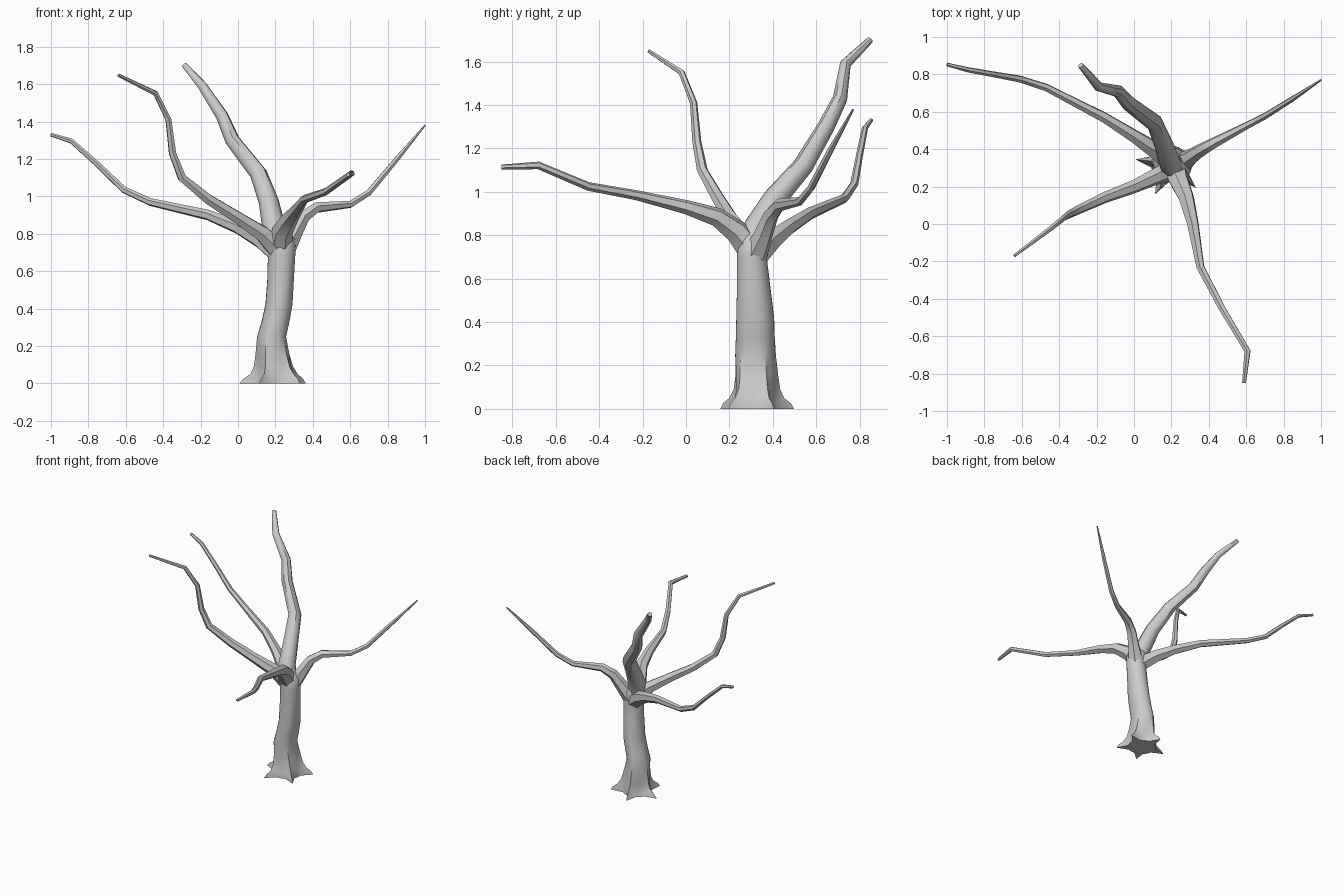
import bpy, bmesh, math
from mathutils import Vector


def skin(name, rings):
    """Loft closed rings of equal length into a capped tube."""
    bm = bmesh.new()
    loops = [[bm.verts.new(p) for p in ring] for ring in rings]
    n = len(loops[0])
    for a, b in zip(loops, loops[1:]):
        for i in range(n):
            j = (i + 1) % n
            bm.faces.new((a[i], a[j], b[j], b[i]))
    bm.faces.new(loops[0][::-1])
    bm.faces.new(loops[-1])
    bmesh.ops.recalc_face_normals(bm, faces=bm.faces)
    me = bpy.data.meshes.new(name)
    bm.to_mesh(me)
    bm.free()
    ob = bpy.data.objects.new(name, me)
    bpy.context.collection.objects.link(ob)
    bpy.ops.object.select_all(action='DESELECT')
    ob.select_set(True)
    bpy.context.view_layer.objects.active = ob
    bpy.ops.object.shade_smooth_by_angle(angle=math.radians(45))
    return ob


def limb(name, pts, sides=6):
    """Tapering tube along (x, y, z, radius) points, frame carried along without twist."""
    path = [Vector(p[:3]) for p in pts]
    segs = [(b - a).normalized() for a, b in zip(path, path[1:])]
    tans = [segs[0]] + [(a + b).normalized() for a, b in zip(segs, segs[1:])] + [segs[-1]]
    u = tans[0].orthogonal().normalized()
    rings, prev = [], tans[0]
    for p, t, spec in zip(path, tans, pts):
        u = prev.rotation_difference(t) @ u
        u = (u - t * u.dot(t)).normalized()
        v, prev = t.cross(u), t
        ring = []
        for i in range(sides):
            a = 2 * math.pi * i / sides
            ring.append(p + spec[3] * (u * math.cos(a) + v * math.sin(a)))
        rings.append(ring)
    return skin(name, rings)


# Trunk: (centre x, centre y, z, half width x, half width y, root strength)
trunk = [
    (.195, .32, 0.0, .105, .10, .80),
    (.198, .32, .025, .10, .098, .70),
    (.20, .32, .05, .095, .095, .42),
    (.195, .322, .09, .09, .092, .24),
    (.190, .322, .15, .086, .092, .14),
    (.182, .318, .25, .076, .092, .06),
    (.202, .318, .33, .074, .089, .04),
    (.220, .318, .42, .072, .087, .03),
    (.228, .312, .55, .071, .078, .02),
    (.234, .304, .70, .074, .069, 0),
    (.228, .305, .77, .078, .072, 0),
    (.215, .305, .83, .04, .04, 0),
]
rings = []
for cx, cy, z, rx, ry, root in trunk:
    ring = []
    for i in range(20):
        a = math.radians(28 + 18 * i)
        # five root lobes around the base
        k = 1 + root * max(0, math.cos(5 * 2 * math.pi * i / 20)) ** 1.5
        ring.append((cx + rx * k * math.cos(a), cy + ry * k * math.sin(a), z))
    rings.append(ring)
skin("trunk", rings)

# Branches spreading from the crown of the trunk
limb("branch_back_left", [
    (.21, .32, .70, .06), (.12, .39, .77, .05), (0, .47, .835, .037),
    (-.16, .57, .90, .029), (-.47, .73, .97, .021), (-.61, .775, 1.035, .019),
    (-.75, .80, 1.17, .016), (-.89, .825, 1.295, .014), (-1.0, .853, 1.33, .010)])
limb("branch_front_left", [
    (.22, .30, .71, .06), (.13, .26, .80, .046), (0, .20, .885, .036),
    (-.16, .14, .985, .030), (-.30, .075, 1.10, .025), (-.35, .05, 1.23, .021),
    (-.372, .035, 1.41, .017), (-.44, -.02, 1.55, .015), (-.64, -.17, 1.648, .009)])
limb("branch_back_tall", [
    (.215, .29, .74, .068), (.19, .33, .84, .062), (.165, .41, .97, .054),
    (.11, .54, 1.12, .047), (-.03, .645, 1.30, .040), (-.085, .71, 1.43, .034),
    (-.19, .735, 1.59, .026), (-.285, .848, 1.70, .016)], 8)
limb("branch_right", [
    (.24, .31, .70, .065), (.30, .355, .80, .045), (.35, .39, .89, .037),
    (.42, .43, .94, .030), (.60, .525, .957, .020), (.70, .577, 1.02, .018),
    (.85, .67, 1.20, .015), (1.0, .77, 1.38, .005)])
limb("branch_front", [
    (.225, .30, .73, .065), (.24, .23, .82, .056), (.28, .14, .885, .044),
    (.315, 0, .93, .033), (.355, -.23, .985, .023), (.47, -.45, 1.025, .020),
    (.607, -.68, 1.122, .018), (.588, -.85, 1.115, .011)])
